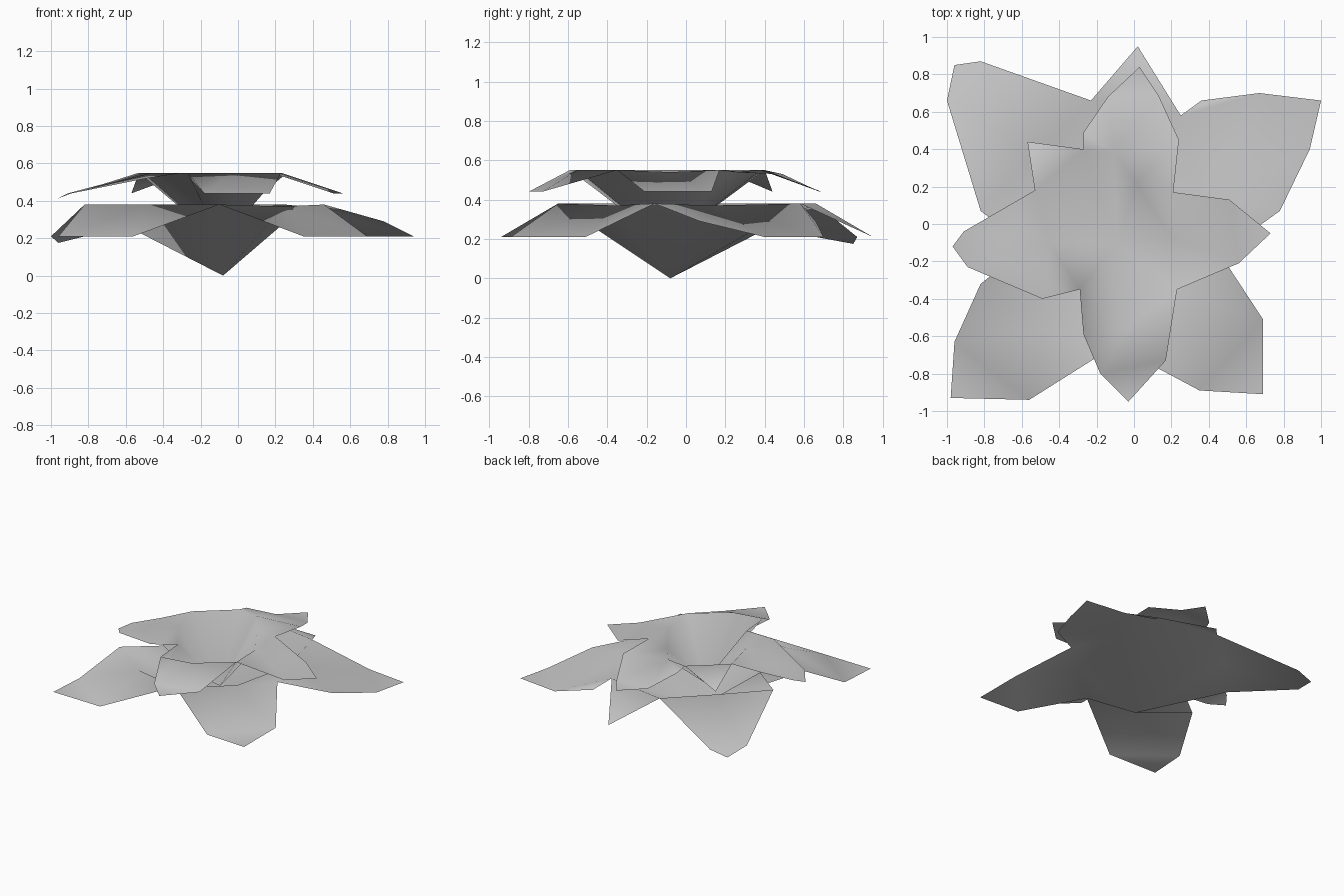
import bpy
import bmesh
from mathutils import Vector

cube = bpy.data.objects.get("Cube")
if cube:
    bpy.data.objects.remove(cube)

# One plain grey for the whole flower
grey = bpy.data.materials.new("petal grey")
grey.use_nodes = True
color = (0.57, 0.57, 0.57, 1)
grey.diffuse_color = color
grey.node_tree.nodes["Principled BSDF"].inputs["Base Color"].default_value = color


def place(point, height):
    """Add the default height to a point given without one."""
    return Vector(point) if len(point) == 3 else Vector((*point, height))


def add_face(bm, points):
    """Add a face that looks upward."""
    face = bm.faces.new([bm.verts.new(p) for p in points])
    face.normal_update()
    if face.normal.z < 0:
        face.normal_flip()


def bridge(bm, root, edge):
    """Fill between the root line and the shoulder line with triangles."""
    i = j = 0
    while i < len(root) - 1 or j < len(edge) - 1:
        can_root, can_edge = i < len(root) - 1, j < len(edge) - 1
        if can_root and can_edge:
            step_root = (root[i + 1] - edge[j]).length < (root[i] - edge[j + 1]).length
        else:
            step_root = can_root
        if step_root:
            add_face(bm, (root[i], root[i + 1], edge[j]))
            i += 1
        else:
            add_face(bm, (root[i], edge[j + 1], edge[j]))
            j += 1


def make_tier(name, apex, rim, droop, petals, web):
    """A pointed cup with drooping petals; a small web fills one corner."""
    bm = bmesh.new()
    loop = []
    for root, shoulders, tip in petals:
        loop += root[:-1]
        edge = [place(p, droop) for p in shoulders]
        if edge:
            bridge(bm, [place(p, rim) for p in root], edge)
        if tip:
            middle = len(edge) // 2
            add_face(bm, (edge[middle - 1], place(tip, droop), edge[middle]))
    i = loop.index(web)
    add_face(bm, [place(p, rim) for p in loop[i - 1:i + 2]])
    cup = [place(p, rim) for p in loop if p != web]
    for i, point in enumerate(cup):
        add_face(bm, (Vector(apex), cup[i - 1], point))
    bmesh.ops.remove_doubles(bm, verts=bm.verts, dist=0.001)
    mesh = bpy.data.meshes.new(name)
    bm.to_mesh(mesh)
    bm.free()
    mesh.materials.append(grey)
    mesh.shade_smooth()
    obj = bpy.data.objects.new(name, mesh)
    bpy.context.collection.objects.link(obj)


# Lower tier: rim corners shared by neighbouring petals
back_l, back_r = (-.23, .66), (.25, .58)
right, front = (.46, -.16), (-.1, -.65)
left_f, left_b = (-.82, -.32), (-.82, .07)
make_tier("lower_petals", (-.08, -.08, 0), .38, .21, [
    ([back_l, back_r], [(.02, .95)], None),
    ([back_r, (.35, .13, .37), right],
     [(.36, .66, .29), (.67, .7), (.94, .4), (.78, .07, .29)], (1, .66)),
    ([right, (.24, -.36, .37), front], [(.69, -.51), (.35, -.89)], (.69, -.91)),
    ([front, (-.48, -.57), left_f], [(-.56, -.94), (-.96, -.63)], (-.98, -.93)),
    ([left_f, (-.57, -.12), left_b], [], None),
    ([left_b, (-.53, .37), back_l], [(-1, .66), (-.82, .87)], (-.96, .85, .175)),
], right)

# Upper tier: a smaller cup nested in the lower one
back_l, back_r = (-.27, .4), (.21, .17)
front_r, front_l, left = (.23, -.35), (-.29, -.35), (-.53, .18)
make_tier("upper_petals", (-.09, -.1, .18), .55, .44, [
    ([back_l, (-.11, .38), (.01, .22, .54), back_r],
     [(-.27, .49, .53), (-.14, .68), (.13, .69), (.24, .45, .53)], (.03, .84)),
    ([back_r, (.21, -.08, .54), front_r], [(.51, .13), (.56, -.21)], (.73, -.05)),
    ([front_r, (-.03, -.55), (-.27, -.59), front_l],
     [(.17, -.73), (-.18, -.8)], (-.03, -.95)),
    ([front_l, (-.46, -.1), left],
     [(-.49, -.4, .52), (-.89, -.23), (-.91, -.04), (-.72, .07, .49)], (-.97, -.12, .41)),
    ([left, back_l], [(-.57, .44)], None),
], back_r)
